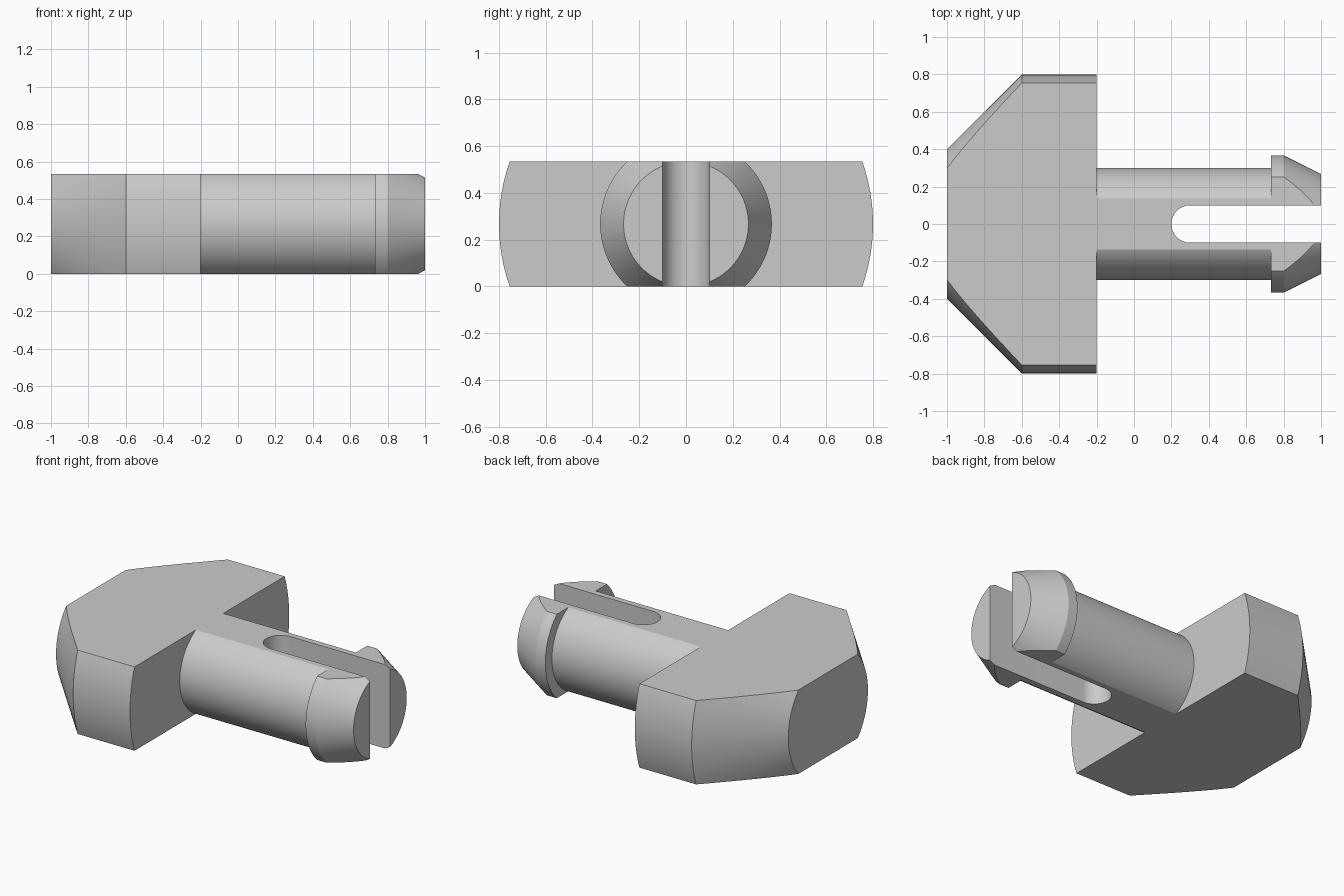
import bpy, bmesh, math
from mathutils import Matrix, Vector

if "Cube" in bpy.data.objects:
    bpy.data.objects.remove(bpy.data.objects["Cube"])

HALF = 0.2667      # half thickness of the flattened pin
SLOT = 0.1         # half width of the slot

grey = bpy.data.materials.new("plain grey")
grey.use_nodes = True
colour = (0.6, 0.6, 0.6, 1)
grey.diffuse_color = colour
grey.node_tree.nodes["Principled BSDF"].inputs["Base Color"].default_value = colour


def make_object(name, bm):
    bmesh.ops.recalc_face_normals(bm, faces=bm.faces)
    mesh = bpy.data.meshes.new(name)
    bm.to_mesh(mesh)
    bm.free()
    mesh.materials.append(grey)
    obj = bpy.data.objects.new(name, mesh)
    bpy.context.collection.objects.link(obj)
    return obj


def lathe(name, profile, steps=96):
    """Closed solid turned around the x axis at mid height."""
    bm = bmesh.new()
    rings = []
    for x, r in profile:
        angles = [2 * math.pi * (i + 0.5) / steps for i in range(steps)]
        rings.append([bm.verts.new((x, r * math.cos(a), HALF + r * math.sin(a)))
                      for a in angles])
    for a, b in zip(rings, rings[1:]):
        for i in range(steps):
            j = (i + 1) % steps
            bm.faces.new((a[i], a[j], b[j], b[i]))
    bm.faces.new(rings[0])
    bm.faces.new(rings[-1])
    # Flatten top and bottom
    for z, direction in ((0, -1), (2 * HALF, 1)):
        cut = bmesh.ops.bisect_plane(
            bm, geom=bm.verts[:] + bm.edges[:] + bm.faces[:],
            plane_co=Vector((0, 0, z)), plane_no=Vector((0, 0, direction)),
            clear_outer=True)
        edges = [e for e in cut["geom_cut"] if isinstance(e, bmesh.types.BMEdge)]
        bmesh.ops.contextual_create(bm, geom=edges)
    return make_object(name, bm)


def slot_cutter(start, end, steps=32):
    """Round-ended bar, extruded through the full height."""
    bm = bmesh.new()
    outline = [(end, -SLOT), (end, SLOT)]
    for i in range(steps + 1):
        a = math.pi / 2 + math.pi * i / steps
        outline.append((start + SLOT + SLOT * math.cos(a), SLOT * math.sin(a)))
    face = bm.faces.new([bm.verts.new((x, y, -0.5)) for x, y in outline])
    new = bmesh.ops.extrude_face_region(bm, geom=[face])["geom"]
    bmesh.ops.transform(bm, matrix=Matrix.Translation((0, 0, 1.5)),
                        verts=[v for v in new if isinstance(v, bmesh.types.BMVert)])
    obj = make_object("slot_cutter", bm)
    obj.hide_render = True
    return obj


# Broad chamfered head, round shaft and barbed tip
pin = lathe("slotted_pin", [
    (-1.0, 0.4), (-0.6, 0.8), (-0.2, 0.8), (-0.2, 0.3),
    (0.733, 0.3), (0.733, 0.367), (0.8, 0.367), (1.0, 0.267)])

# Slot that splits the tip into two prongs
cutter = slot_cutter(0.2, 1.2)
slot = pin.modifiers.new("slot", "BOOLEAN")
slot.operation = "DIFFERENCE"
slot.solver = "EXACT"
slot.object = cutter

bpy.ops.object.select_all(action="DESELECT")
pin.select_set(True)
bpy.context.view_layer.objects.active = pin
bpy.ops.object.modifier_apply(modifier=slot.name)
bpy.data.objects.remove(cutter)
bpy.ops.object.shade_smooth_by_angle(angle=math.radians(25))
